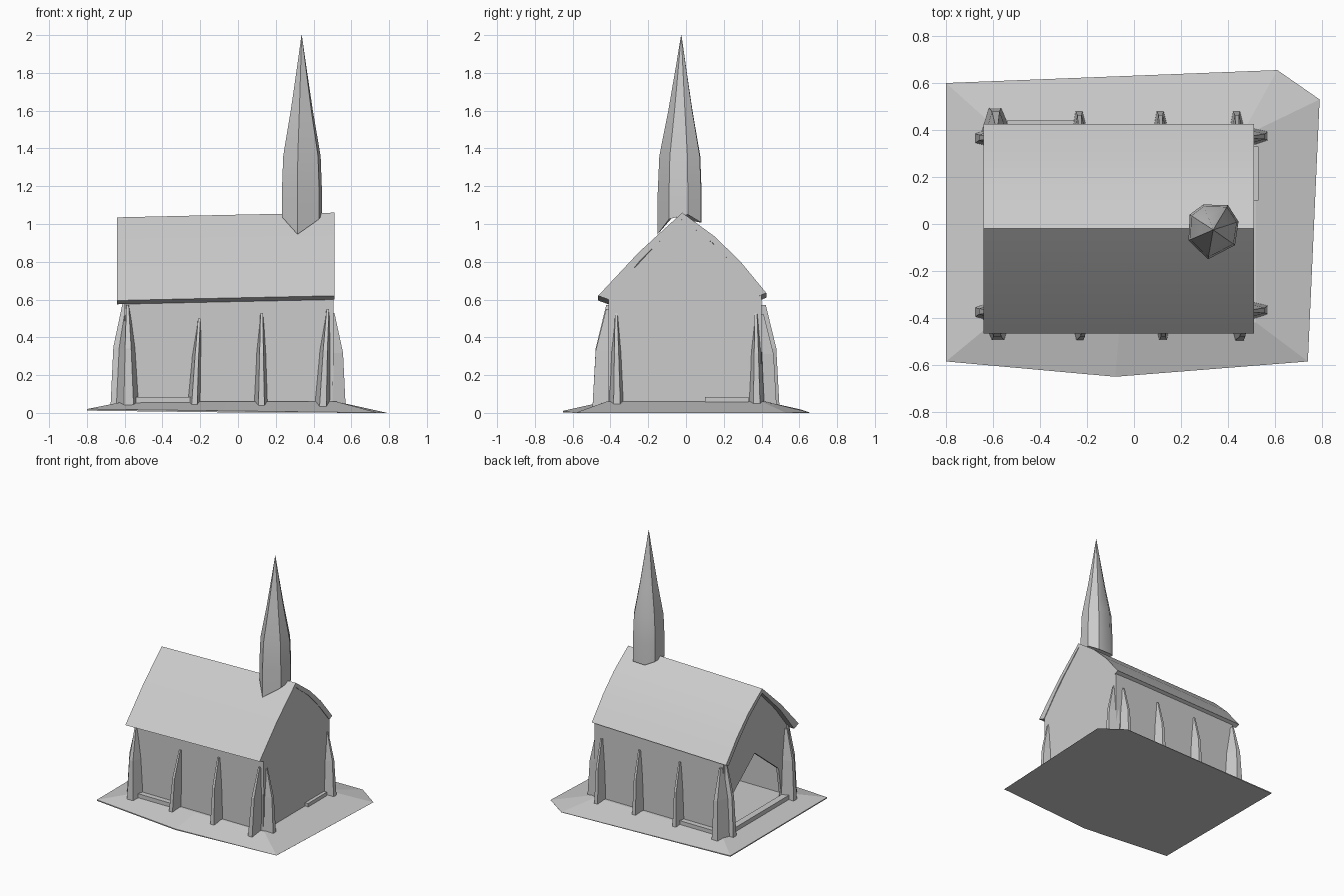
import bpy, math
from mathutils import Vector

if "Cube" in bpy.data.objects:
    bpy.data.objects.remove(bpy.data.objects["Cube"])

stone = bpy.data.materials.new("grey_stone")
stone.diffuse_color = (0.6, 0.6, 0.6, 1)
stone.use_nodes = True
stone.node_tree.nodes["Principled BSDF"].inputs["Base Color"].default_value = stone.diffuse_color


def build(name, verts, faces, smooth=False):
    me = bpy.data.meshes.new(name)
    me.from_pydata(verts, [], faces)
    me.materials.append(stone)
    ob = bpy.data.objects.new(name, me)
    bpy.context.collection.objects.link(ob)
    bpy.context.view_layer.objects.active = ob
    ob.select_set(True)
    bpy.ops.object.mode_set(mode='EDIT')
    bpy.ops.mesh.select_all(action='SELECT')
    bpy.ops.mesh.normals_make_consistent(inside=False)
    bpy.ops.object.mode_set(mode='OBJECT')
    if smooth:
        bpy.ops.object.shade_smooth_by_angle(angle=math.radians(40))
    ob.select_set(False)
    return ob


def loft(name, rings, smooth=False):
    """Join equal rings of points and cap both ends."""
    n = len(rings[0])
    verts = [p for r in rings for p in r]
    faces = [(k * n + i, k * n + (i + 1) % n, (k + 1) * n + (i + 1) % n, (k + 1) * n + i)
             for k in range(len(rings) - 1) for i in range(n)]
    last = (len(rings) - 1) * n
    faces += [tuple(range(n)), tuple(range(last, last + n))]
    return build(name, verts, faces, smooth)


# Sloping ground slab: uneven outline rising to the foot of the walls
outline = [(-.80, .60), (.61, .655), (.79, .53), (.74, -.585), (-.08, -.65), (-.80, -.585)]
inner = [(-.60, .42), (.48, .42), (.52, .40), (.52, -.42), (-.06, -.43), (-.60, -.42)]
slope = lambda x: .01 - .0125 * x
loft("ground_slab", [[(x, y, max(0, slope(x) - .008)) for x, y in outline],
                     [(x, y, slope(x)) for x, y in outline],
                     [(x, y, .06) for x, y in inner]])

# Long walls, thin boxes
for name, y, t in (("front_wall", -.41, .02), ("back_wall", .40, -.02)):
    prof = [(y, .05), (y, .62), (y + t, .62), (y + t, .05)]
    loft(name, [[(x, a, b) for a, b in prof] for x in (-.60, .50)])

# Closed gable wall on the right
gable = [(-.40, .05), (.40, .05), (.40, .62), (.285, .77), (-.02, 1.04), (-.41, .62)]
loft("right_gable", [[(x, y, z) for y, z in gable] for x in (.48, .505)])

# Recessed left gable with a pointed opening
side = [(-.40, .05), (-.41, .60), (-.02, 1.02), (.40, .60), (.40, .05)]
hole = [(-.33, .05), (-.29, .30), (.0, .53), (.29, .30), (.33, .05)]
verts = [(-.59, y, z) for y, z in side + hole] + [(-.57, y, z) for y, z in side + hole]
faces = []
for i in range(4):
    faces += [(i, i + 1, i + 6, i + 5), (i + 10, i + 11, i + 16, i + 15),
              (i, i + 1, i + 11, i + 10), (i + 5, i + 6, i + 16, i + 15)]
faces += [(0, 5, 15, 10), (4, 9, 19, 14)]
build("left_gable", verts, faces)

# Roof with slightly bowed back slope and a rising ridge
def roof_ring(x, rise):
    outer = [(-.465, .60), (-.25, .83), (-.02, 1.04), (.15, .915), (.285, .785), (.425, .615)]
    under = [(.39, .60), (.265, .75), (.14, .88), (-.02, 1.005), (-.24, .79), (-.41, .58)]
    return [(x, y, z + rise) for y, z in outer + under]

loft("roof", [roof_ring(-.64, -.005), roof_ring(-.2, .005), roof_ring(.51, .02)], True)

# Steeple: seven uneven sides, lower edge following the roof slopes
plan = [(.315, -.15), (.43, -.09), (.445, .01), (.40, .08), (.295, .083), (.237, .04), (.232, -.07)]
centre = Vector((.337, -.025))

def ring(scale, z):
    return [(*(centre + (Vector(p) - centre) * scale), z) for p in plan]

foot = [(x, y, .945 if y < -.1 else 1.05 - max(0, abs(y + .02) - .03) * .6) for x, y in plan]
loft("steeple", [foot, ring(1, 1.16), ring(.93, 1.36), ring(.55, 1.60),
                 ring(.22, 1.84), ring(.01, 2.0)], True)


# Tapered buttress: wide foot, blade-like ridge, narrow pointed head
def buttress(name, pos, out, width, reach, top, lean=0):
    o = Vector((*out, 0))
    s = Vector((-out[1], out[0], 0))
    p = Vector((*pos, 0))

    def at(a, b, z):
        return tuple(p + s * a + o * b + Vector((0, 0, z)))
    w = width / 2
    rings = [[at(-w, -.02, .03), at(w, -.02, .03), at(w * .5, reach, .03), at(-w * .3, reach, .03)],
             [at(-w * .7 + lean * .5, -.02, top * .6), at(w * .7 + lean * .5, -.02, top * .6),
              at(w * .3 + lean * .5, reach * .8, top * .6), at(-w * .2 + lean * .5, reach * .8, top * .6)],
             [at(lean - .008, -.02, top), at(lean + .008, -.02, top),
              at(lean + .006, reach * .15, top), at(lean - .006, reach * .15, top)]]
    loft(name, rings)

for i, (x, w, top, lean) in enumerate([(-.235, .075, .50, .03), (.12, .08, .53, .005),
                                       (.445, .09, .55, .03)]):
    buttress(f"front_buttress_{i}", (x, -.41), (0, -1), w, .085, top, lean)
for i, x in enumerate((-.23, .115, .44)):
    buttress(f"back_buttress_{i}", (x, .40), (0, 1), .075, .08, .52)

# Heavier corner buttresses on the left, side buttresses on the right
for s, tag in ((-1, "front"), (1, "back")):
    buttress(f"left_{tag}_corner_buttress", (-.585, s * .41), (0, s), .13, .085, .57)
    buttress(f"left_{tag}_side_buttress", (-.60, s * .37), (-1, 0), .10, .075, .58)
    buttress(f"right_{tag}_side_buttress", (.50, s * .37), (1, 0), .09, .07, .53)

# Low plinth strips at the foot of the walls
for name, x0, x1, y0, y1 in (("front_plinth", -.54, -.22, -.45, -.41),
                             ("back_plinth", -.54, -.22, .40, .44),
                             ("right_plinth", .50, .53, .10, .33),
                             ("left_sill", -.64, -.59, -.38, .33)):
    loft(name, [[(x0, y0, z), (x1, y0, z), (x1, y1, z), (x0, y1, z)] for z in (.03, .085)])
